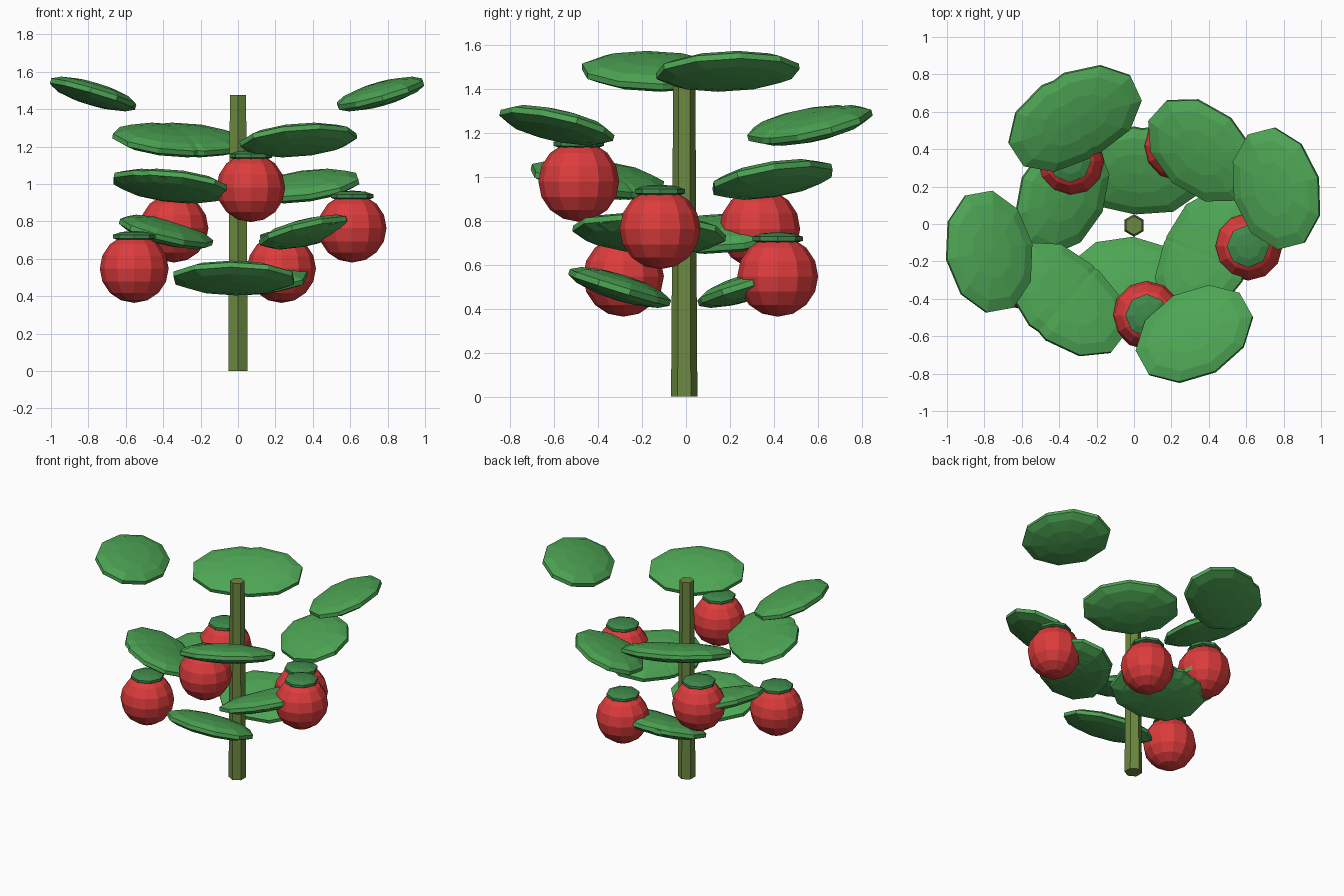
import bpy
import math
from mathutils import Matrix, Vector

if "Cube" in bpy.data.objects:
    bpy.data.objects.remove(bpy.data.objects["Cube"])

Y_SHIFT = -0.008


def material(name, rgb):
    m = bpy.data.materials.new(name)
    m.diffuse_color = (*rgb, 1)
    m.use_nodes = True
    m.node_tree.nodes["Principled BSDF"].inputs["Base Color"].default_value = m.diffuse_color
    return m


LEAF = material("leaf_green", (0.075, 0.38, 0.09))
CAP = material("cap_green", (0.05, 0.25, 0.07))
FRUIT = material("fruit_red", (0.72, 0.045, 0.045))
STEM = material("stem_olive", (0.15, 0.25, 0.05))


def ellipsoid(name, mat, size, loc, segs, rings, turn=0.0, tilt=0.0):
    """Low-poly sphere, scaled, tilted outward and turned about the stem."""
    bpy.ops.mesh.primitive_uv_sphere_add(segments=segs, ring_count=rings, radius=1)
    ob = bpy.context.object
    ob.name = name
    ob.data.transform(Matrix.Diagonal((*size, 1)))
    ob.data.transform(Matrix.Rotation(-turn, 4, 'Z') @ Matrix.Rotation(tilt, 4, 'X'))
    ob.location = loc
    ob.data.materials.append(mat)
    return ob


def around(r, turn, z):
    return Vector((r * math.sin(turn), r * math.cos(turn) + Y_SHIFT, z))


# Stem: slightly tapered six-sided post
bpy.ops.mesh.primitive_cone_add(vertices=6, radius1=0.06, radius2=0.05, depth=1.475,
                                location=(0, Y_SHIFT, 0.7375))
stem = bpy.context.object
stem.name = "stem"
stem.data.materials.append(STEM)

# Leaves: spiral through five levels, spreading wider with height
for i in range(14):
    level = i % 5
    turn = 1.9 * i
    ellipsoid(f"leaf_{i + 1}", LEAF, (0.343, 0.248, 0.06),
              around(0.295 + 0.123 * level, turn, 0.497 + 0.246 * level),
              10, 7, turn, 0.3)

# Fruits, each with a small flattened cap
for i in range(5):
    turn = 0.5 + 1.25 * i
    pos = around(0.62 if i % 2 else 0.485, turn, 0.548 + 0.216 * (i % 3))
    ellipsoid(f"fruit_{i + 1}", FRUIT, (0.184, 0.184, 0.184), pos, 12, 8)
    ellipsoid(f"fruit_cap_{i + 1}", CAP, (0.12, 0.12, 0.03),
              pos + Vector((0, 0, 0.171)), 8, 5)
